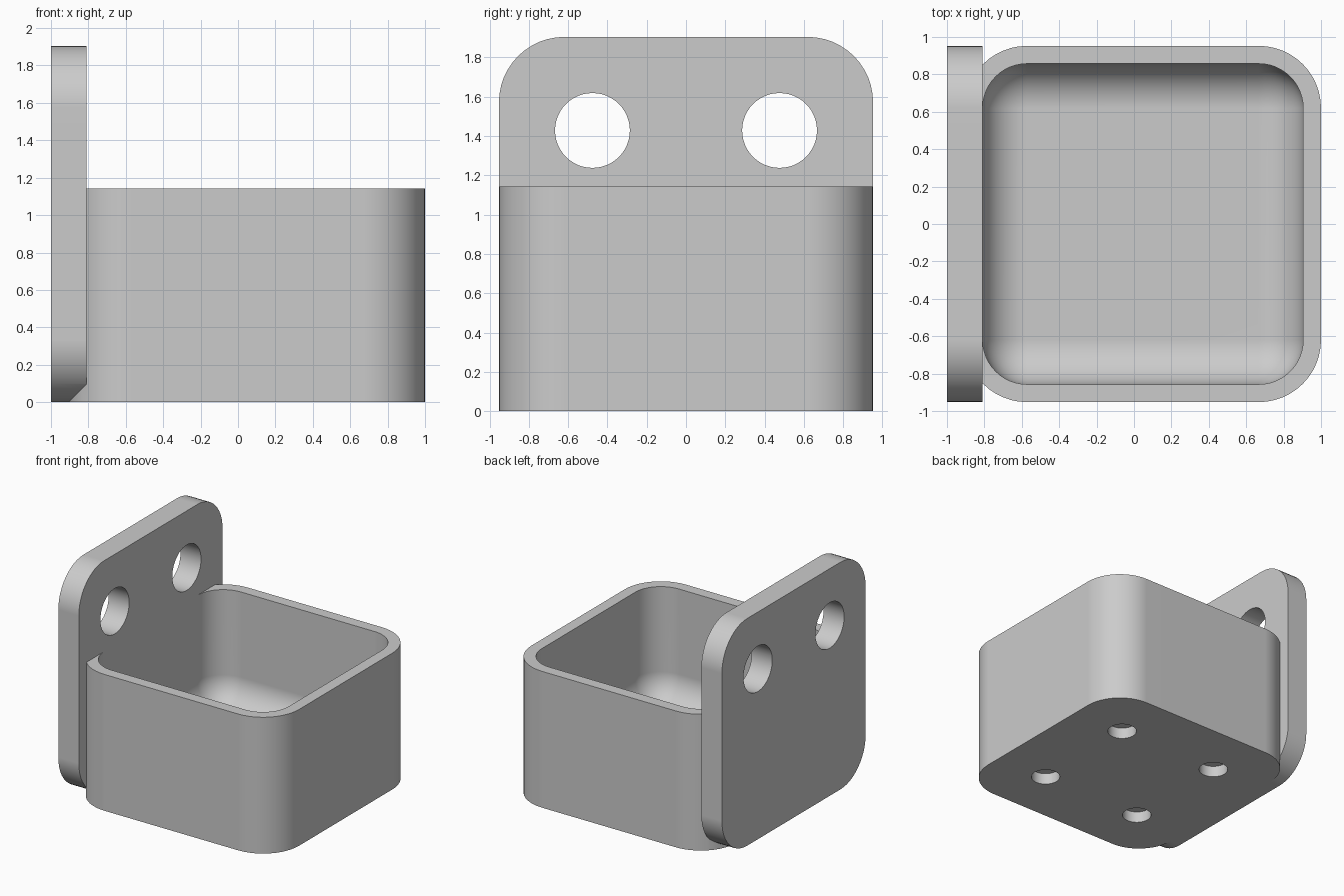
import bpy, bmesh, math
from mathutils import Matrix, Vector

default = bpy.data.objects.get("Cube")
if default:
    bpy.data.objects.remove(default, do_unlink=True)

U = 2 / 21            # one wall thickness; every size is a multiple of it

grey = bpy.data.materials.new("light_grey")
grey.use_nodes = True
colour = (0.6, 0.6, 0.6, 1)
grey.diffuse_color = colour
grey.node_tree.nodes["Principled BSDF"].inputs["Base Color"].default_value = colour


def add_object(name, bm):
    mesh = bpy.data.meshes.new(name)
    bm.normal_update()
    bm.to_mesh(mesh)
    bm.free()
    mesh.materials.append(grey)
    obj = bpy.data.objects.new(name, mesh)
    bpy.context.collection.objects.link(obj)
    return obj


def rounded_box(name, low, high, radius, axis=None):
    """Box with rounded edges: those along one axis, or all when axis is None."""
    low, high = Vector(low) * U, Vector(high) * U
    size = high - low
    bm = bmesh.new()
    bmesh.ops.create_cube(bm, size=1)
    bmesh.ops.transform(bm, verts=bm.verts, matrix=Matrix.Translation((low + high) / 2)
                        @ Matrix.Diagonal((*size, 1)))
    edges = [e for e in bm.edges if axis is None
             or abs((e.verts[0].co - e.verts[1].co)[axis]) > 0.01]
    bmesh.ops.bevel(bm, geom=edges, offset=radius * U, segments=12,
                    profile=0.5, affect='EDGES')
    return add_object(name, bm)


def cylinder(name, centre, radius, depth, along_x=False):
    bm = bmesh.new()
    turn = Matrix.Rotation(math.pi / 2, 4, 'Y') if along_x else Matrix()
    bmesh.ops.create_cone(bm, cap_ends=True, segments=48, radius1=radius * U,
                          radius2=radius * U, depth=depth * U,
                          matrix=Matrix.Translation(Vector(centre) * U) @ turn)
    return add_object(name, bm)


def combine(obj, other, operation):
    """Apply a boolean and remove the helper."""
    other.hide_render = True
    mod = obj.modifiers.new("boolean", 'BOOLEAN')
    mod.operation, mod.object, mod.solver = operation, other, 'EXACT'
    bpy.context.view_layer.objects.active = obj
    bpy.ops.object.modifier_apply(modifier=mod.name)
    bpy.data.objects.remove(other, do_unlink=True)


# Open tray with a scooped interior
holder = rounded_box("wall_mounted_tray", (-9.5, -10, 0), (10.5, 10, 12), 3.5, axis=2)
cavity = rounded_box("cavity", (-8.5, -9, 2), (9.5, 9, 18), 2.5)
combine(holder, cavity, 'DIFFERENCE')

# Blind holes under the tray
for x in (-5, 5):
    for y in (-5, 5):
        combine(holder, cylinder("foot_hole", (x + 0.5, y, 0), 1.2, 2), 'DIFFERENCE')

# Mounting plate with two round holes
plate = rounded_box("mounting_plate", (-10.5, -10, 0), (-8.5, 10, 20), 3.5, axis=0)
for y in (-5, 5):
    combine(plate, cylinder("plate_hole", (-9.5, y, 15), 2, 6, True), 'DIFFERENCE')
combine(holder, plate, 'UNION')

# Smooth rounds, crisp edges
bpy.ops.object.select_all(action='DESELECT')
holder.select_set(True)
bpy.context.view_layer.objects.active = holder
bpy.ops.object.shade_smooth_by_angle(angle=math.radians(30))
weighted = holder.modifiers.new("weighted_normals", 'WEIGHTED_NORMAL')
weighted.keep_sharp = True
